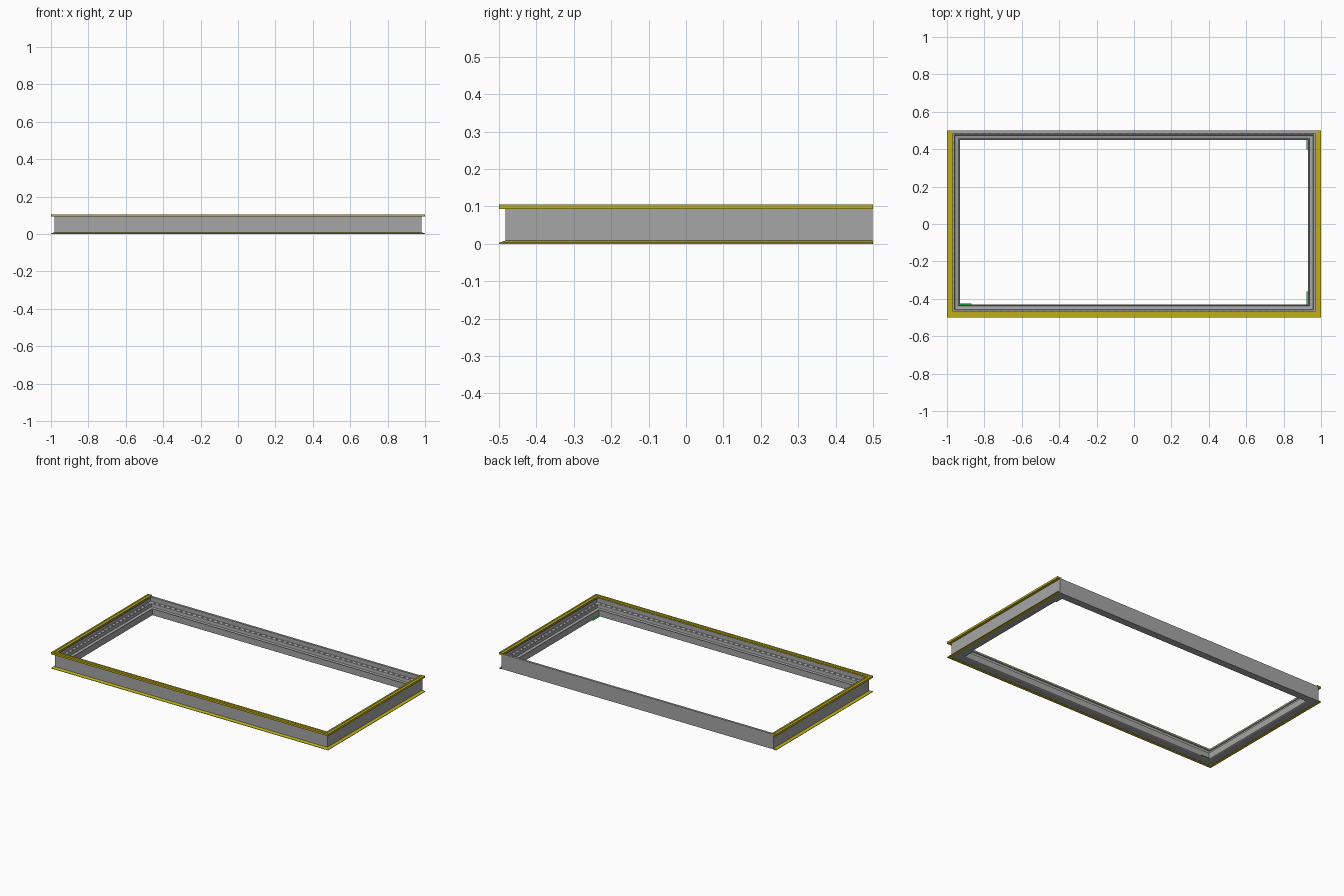
import bpy, bmesh
from mathutils import Matrix, Vector

if "Cube" in bpy.data.objects:
    bpy.data.objects.remove(bpy.data.objects["Cube"])

def material(name, colour):
    m = bpy.data.materials.new(name)
    m.diffuse_color = (*colour, 1)
    m.use_nodes = True
    m.node_tree.nodes["Principled BSDF"].inputs["Base Color"].default_value = m.diffuse_color
    return m

yellow = material("yellow", (0.53, 0.43, 0.01))
green = material("green", (0.0, 0.9, 0.05))
steel = material("steel", (0.38, 0.38, 0.38))

def finish(name, bm, mat):
    bmesh.ops.recalc_face_normals(bm, faces=bm.faces)
    me = bpy.data.meshes.new(name)
    bm.to_mesh(me)
    bm.free()
    ob = bpy.data.objects.new(name, me)
    bpy.context.collection.objects.link(ob)
    me.materials.append(mat)
    return ob

def sweep(name, profile, half_x, front_y, back_y, closed, mat):
    """Mitred sweep of (inward, z) profile round the rectangle, or a U open at the back."""
    bm = bmesh.new()
    rings = []
    for sx, back in ((-1, True), (-1, False), (1, False), (1, True)):
        ring = []
        for d, z in profile:
            y = (back_y - (d if closed else 0)) if back else front_y + d
            ring.append(bm.verts.new((sx * (half_x - d), y, z)))
        rings.append(ring)
    n = len(profile)
    for k in range(4 if closed else 3):
        a, b = rings[k], rings[(k + 1) % 4]
        for i in range(n):
            j = (i + 1) % n
            bm.faces.new((a[i], a[j], b[j], b[i]))
    if not closed:
        bm.faces.new(rings[0])
        bm.faces.new(rings[3])
    return finish(name, bm, mat)

def boxes(name, items, mat):
    bm = bmesh.new()
    for centre, size in items:
        bmesh.ops.create_cube(bm, size=1, matrix=Matrix.Translation(Vector(centre)) @ Matrix.Diagonal((*size, 1)))
    return finish(name, bm, mat)

# wall with a small top lip, a stud shelf and a stepped inner ledge
HX, FY, BY = 0.982, -0.482, 0.499
sweep("frame_wall", [(0, 0.001), (0, 0.099), (0.014, 0.099), (0.014, 0.092),
                     (0.009, 0.090), (0.009, 0.068), (0.023, 0.062), (0.025, 0.042),
                     (0.043, 0.038), (0.046, 0.045), (0.051, 0.045),
                     (0.051, 0.004), (0.046, 0.001)], HX, FY, BY, True, steel)

# yellow ribbed cap along the left, front and right
sweep("top_trim", [(0, 0.0925), (0, 0.105), (0.010, 0.105), (0.011, 0.103),
                   (0.018, 0.103), (0.019, 0.105), (0.029, 0.105),
                   (0.029, 0.097), (0.019, 0.0925)], 1, -0.5, 0.5, False, yellow)

# tapered yellow flange at the base
sweep("bottom_trim", [(0, 0), (0, 0.003), (0.019, 0.009), (0.019, 0.0)],
      1, -0.5, 0.5, False, yellow)

# row of small studs on the inner shelf
studs = []
n = 50
for i in range(n):
    x = -0.94 + 1.88 * i / (n - 1)
    for y in (FY + 0.016, BY - 0.016):
        studs.append(((x, y, 0.065), (0.014, 0.005, 0.006)))
n = 25
for i in range(n):
    y = -0.44 + 0.89 * i / (n - 1)
    for sx in (-1, 1):
        studs.append(((sx * (HX - 0.016), y, 0.065), (0.005, 0.014, 0.006)))
boxes("shelf_studs", studs, steel)

# thin green corner tabs on the inner ledge
boxes("corner_tabs", [((0.928, 0.425, 0.006), (0.013, 0.055, 0.003)),
                      ((0.928, -0.395, 0.006), (0.013, 0.07, 0.003)),
                      ((-0.90, -0.428, 0.006), (0.06, 0.008, 0.003))], green)
